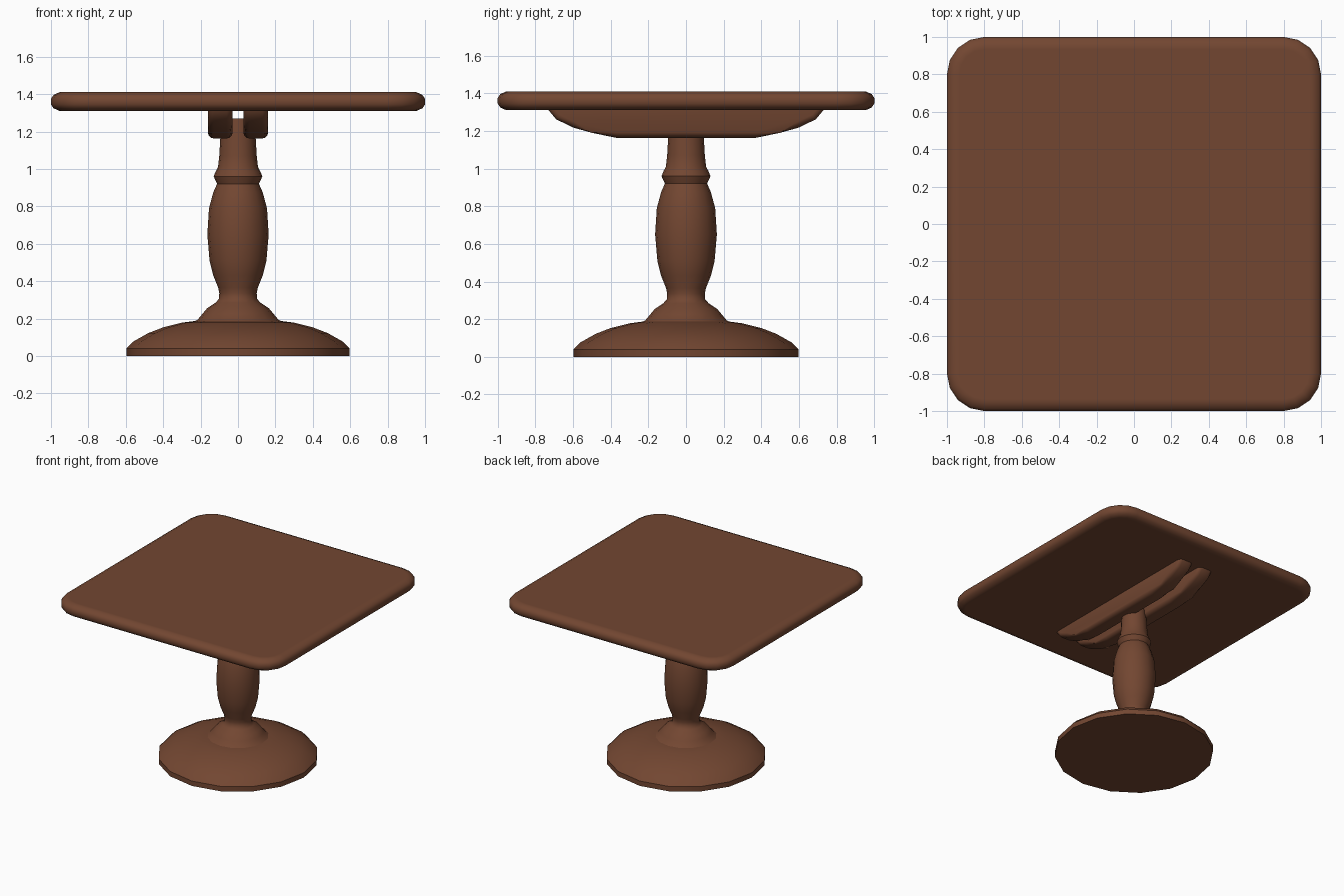
import bpy, bmesh, math

if "Cube" in bpy.data.objects:
    bpy.data.objects.remove(bpy.data.objects["Cube"])

wood = bpy.data.materials.new("dark_wood")
wood.diffuse_color = (0.17, 0.062, 0.031, 1)
wood.use_nodes = True
wood.node_tree.nodes["Principled BSDF"].inputs["Base Color"].default_value = wood.diffuse_color


def finish(bm, name, angle=40):
    bmesh.ops.recalc_face_normals(bm, faces=bm.faces)
    me = bpy.data.meshes.new(name)
    bm.to_mesh(me)
    bm.free()
    ob = bpy.data.objects.new(name, me)
    bpy.context.collection.objects.link(ob)
    me.materials.append(wood)
    bpy.ops.object.select_all(action='DESELECT')
    ob.select_set(True)
    bpy.context.view_layer.objects.active = ob
    bpy.ops.object.shade_smooth_by_angle(angle=math.radians(angle))
    return ob


def loft(name, rings):
    """Skin a stack of equal-length point rings and cap both ends."""
    bm = bmesh.new()
    loops = [[bm.verts.new(p) for p in ring] for ring in rings]
    n = len(loops[0])
    for a, b in zip(loops, loops[1:]):
        for i in range(n):
            j = (i + 1) % n
            bm.faces.new((a[i], a[j], b[j], b[i]))
    bm.faces.new(loops[0])
    bm.faces.new(loops[-1])
    return finish(bm, name)


def circle(r, z, sides=16):
    return [(r * math.cos(math.tau * i / sides), r * math.sin(math.tau * i / sides), z)
            for i in range(sides)]


def rounded_square(inset, z, half=1.0, radius=0.2, seg=4):
    c, r = half - radius, radius - inset
    pts = []
    for q, (sx, sy) in enumerate([(1, 1), (-1, 1), (-1, -1), (1, -1)]):
        for k in range(seg + 1):
            a = math.pi / 2 * (q + k / seg)
            pts.append((sx * c + r * math.cos(a), sy * c + r * math.sin(a), z))
    return pts


# Domed round foot
base = [(0.597, 0), (0.597, 0.04), (0.56, 0.077), (0.48, 0.122), (0.40, 0.153),
        (0.30, 0.178), (0.23, 0.187)]
loft("base", [circle(r, z) for r, z in base])

# Turned pedestal
column = [(0.24, 0.18), (0.215, 0.195), (0.19, 0.225), (0.165, 0.255), (0.12, 0.285),
          (0.102, 0.305), (0.10, 0.335), (0.106, 0.365), (0.132, 0.43), (0.152, 0.51),
          (0.164, 0.65), (0.155, 0.79), (0.132, 0.875), (0.112, 0.92), (0.12, 0.937),
          (0.13, 0.96), (0.12, 0.985), (0.107, 1.01), (0.10, 1.07), (0.095, 1.16),
          (0.085, 1.27)]
loft("column", [circle(r, z) for r, z in column])

# Square top with rounded corners and a rounded rim
rim = [(0.065, 1.31), (0.045, 1.31), (0.013, 1.325), (0, 1.345),
       (0, 1.375), (0.013, 1.395), (0.045, 1.41), (0.065, 1.41)]
loft("table_top", [rounded_square(d, z) for d, z in rim])

# Two curved runners under the top, with rounded lower edges
half = [(0.37, 1.163), (0.50, 1.19), (0.60, 1.218), (0.69, 1.262), (0.73, 1.31), (0.735, 1.33)]
outline = [(-y, z) for y, z in reversed(half)] + half
for side, sx in (("left", -1), ("right", 1)):
    bm = bmesh.new()
    a, b = [[bm.verts.new((sx * x, y, z)) for y, z in outline] for x in (0.03, 0.16)]
    n = len(outline)
    for i in range(n):
        j = (i + 1) % n
        bm.faces.new((a[i], a[j], b[j], b[i]))
    bm.faces.new(a)
    bm.faces.new(b)
    edges = [bm.edges.get((v[i], v[i + 1])) for v in (a, b) for i in range(n - 1)]
    bmesh.ops.bevel(bm, geom=edges, offset=0.03, offset_type='OFFSET', segments=3,
                    profile=0.5, affect='EDGES', clamp_overlap=True)
    finish(bm, side + "_runner", 45)
